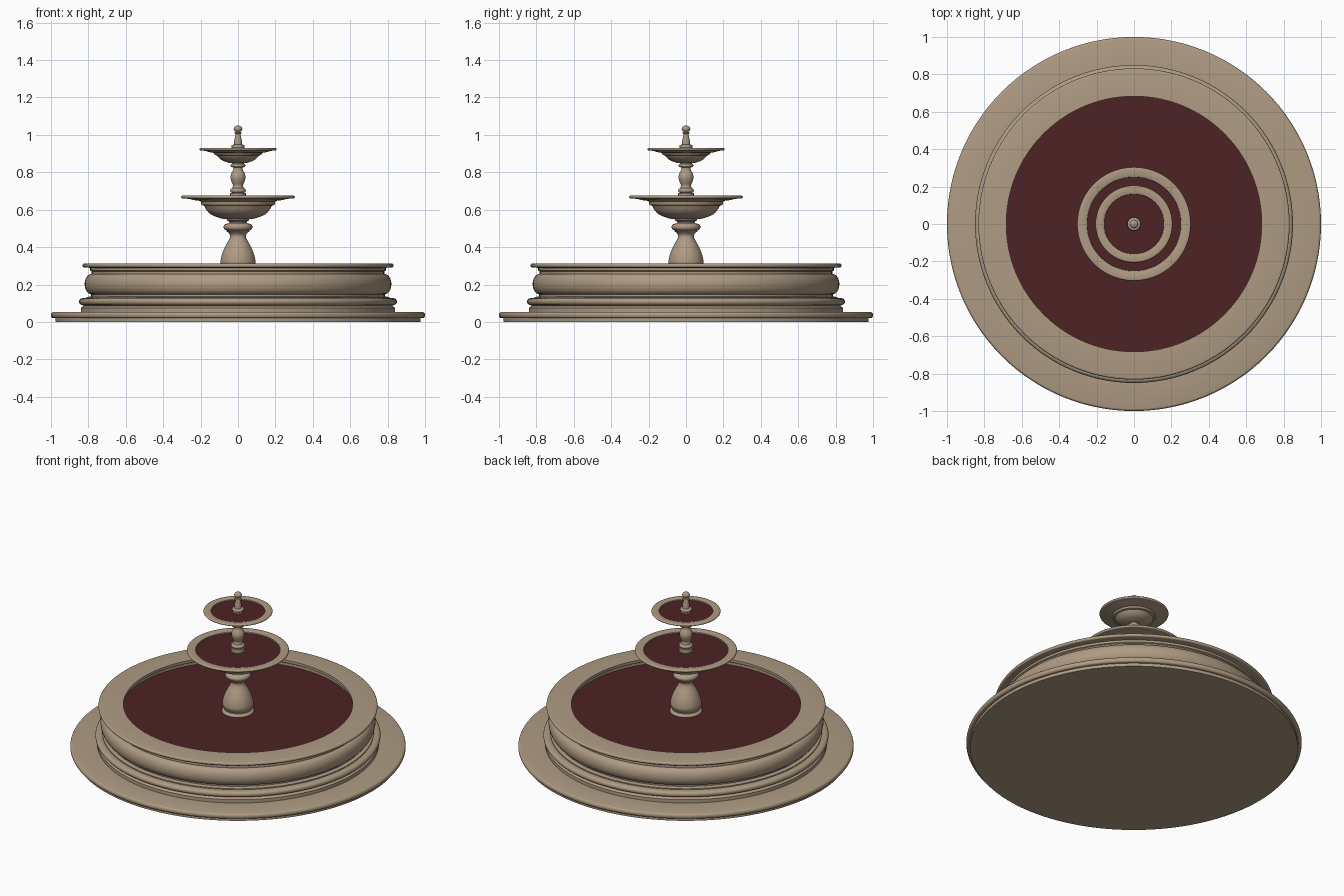
import bpy, bmesh, math

SEG = 112


def material(name, rgb):
    m = bpy.data.materials.new(name)
    m.diffuse_color = (*rgb, 1)
    return m


STONE = material("sandstone", (0.425, 0.328, 0.227))
WATER = material("dark_red_water", (0.074, 0.016, 0.017))


def bead(r, z0, z1, depth=None, n=8):
    """Convex half-round moulding: outermost radius r between heights z0 and z1."""
    h = (z1 - z0) / 2
    d = h if depth is None else depth
    return [(r - d + d * math.cos(a), (z0 + z1) / 2 + h * math.sin(a))
            for a in [-math.pi / 2 + math.pi * i / n for i in range(n + 1)]]


def smooth_curve(pts, n=5):
    """Catmull-Rom curve through profile points."""
    p = [pts[0]] + pts + [pts[-1]]
    out = []
    for i in range(1, len(p) - 2):
        for k in range(n):
            t = k / n
            out.append(tuple(0.5 * (2 * b + (c - a) * t + (2 * a - 5 * b + 4 * c - d) * t * t
                                    + (3 * b - a - 3 * c + d) * t ** 3)
                             for a, b, c, d in zip(p[i - 1], p[i], p[i + 1], p[i + 2])))
    return out + [pts[-1]]


def lathe(name, profile, mat):
    """Revolve an (r, z) profile, listed from the bottom outward and up."""
    bm = bmesh.new()
    rings = []
    for r, z in profile:
        if r < 1e-5:
            rings.append([bm.verts.new((0, 0, z))])
        else:
            rings.append([bm.verts.new((r * math.cos(2 * math.pi * i / SEG),
                                        r * math.sin(2 * math.pi * i / SEG), z))
                          for i in range(SEG)])
    for a, b in zip(rings, rings[1:]):
        for i in range(SEG):
            j = (i + 1) % SEG
            if len(a) == 1:
                bm.faces.new((a[0], b[j], b[i]))
            elif len(b) == 1:
                bm.faces.new((a[i], a[j], b[0]))
            else:
                bm.faces.new((a[i], a[j], b[j], b[i]))
    me = bpy.data.meshes.new(name)
    bm.to_mesh(me)
    bm.free()
    ob = bpy.data.objects.new(name, me)
    bpy.context.collection.objects.link(ob)
    me.materials.append(mat)
    bpy.ops.object.select_all(action='DESELECT')
    ob.select_set(True)
    bpy.context.view_layer.objects.active = ob
    bpy.ops.object.shade_smooth_by_angle(angle=math.radians(32))
    return ob


# Ground plinth and main basin
lathe("plinth_and_basin",
      [(0, 0), (0.977, 0), (0.977, 0.02)] + bead(1.0, 0.02, 0.053, 0.012)
      + [(0.84, 0.053), (0.84, 0.075), (0.825, 0.085)]
      + bead(0.85, 0.09, 0.127)
      + [(0.81, 0.127), (0.81, 0.133), (0.785, 0.137), (0.785, 0.147)]
      + bead(0.82, 0.147, 0.257, 0.038, 14)
      + [(0.782, 0.262), (0.782, 0.27), (0.79, 0.274), (0.79, 0.288), (0.805, 0.291)]
      + bead(0.832, 0.291, 0.312, 0.01)
      + [(0.683, 0.312), (0.683, 0.295), (0.70, 0.285), (0.70, 0.255)], STONE)
lathe("basin_water", [(0.702, 0.268), (0, 0.268)], WATER)

# Pedestal vase
lathe("pedestal",
      [(0, 0.255)] + bead(0.097, 0.255, 0.285)
      + smooth_curve([(0.08, 0.288), (0.092, 0.312), (0.092, 0.335), (0.083, 0.37),
                      (0.065, 0.41), (0.048, 0.44), (0.042, 0.46), (0.05, 0.475), (0.066, 0.488)])
      + bead(0.077, 0.49, 0.525)
      + [(0.048, 0.528), (0.046, 0.535), (0.058, 0.542), (0.062, 0.552), (0, 0.552)], STONE)

# Middle bowl
lathe("middle_bowl",
      [(0, 0.55), (0.07, 0.55)]
      + smooth_curve([(0.085, 0.552), (0.13, 0.567), (0.16, 0.587), (0.178, 0.615)])
      + [(0.182, 0.622), (0.195, 0.625), (0.2, 0.645), (0.21, 0.648), (0.24, 0.652),
         (0.262, 0.658), (0.29, 0.66)]
      + bead(0.304, 0.66, 0.676, 0.008)
      + [(0.262, 0.676), (0.252, 0.672), (0.249, 0.655)], STONE)
lathe("middle_water", [(0.251, 0.665), (0, 0.665)], WATER)

# Upper column
lathe("upper_column",
      [(0, 0.655), (0.042, 0.655), (0.042, 0.69)] + bead(0.042, 0.69, 0.715)
      + smooth_curve([(0.03, 0.718), (0.027, 0.73), (0.035, 0.75), (0.04, 0.772),
                      (0.036, 0.793), (0.026, 0.812), (0.025, 0.825)])
      + bead(0.04, 0.828, 0.845) + [(0.03, 0.856), (0, 0.856)], STONE)

# Top bowl
lathe("top_bowl",
      [(0, 0.85), (0.045, 0.85)]
      + smooth_curve([(0.05, 0.851), (0.08, 0.861), (0.1, 0.875), (0.113, 0.89)])
      + [(0.125, 0.893), (0.13, 0.904), (0.15, 0.907), (0.175, 0.914), (0.19, 0.917)]
      + bead(0.206, 0.917, 0.931, 0.007)
      + [(0.17, 0.931), (0.161, 0.928), (0.158, 0.915)], STONE)
lathe("top_water", [(0.16, 0.922), (0, 0.922)], WATER)

# Finial
lathe("finial",
      [(0, 0.915), (0.036, 0.915)] + bead(0.036, 0.93, 0.946, 0.005)
      + smooth_curve([(0.022, 0.948), (0.021, 0.965), (0.016, 0.99), (0.013, 1.005)])
      + [(0.02, 1.008), (0.02, 1.013), (0.012, 1.015)]
      + smooth_curve([(0.016, 1.018), (0.023, 1.031), (0.019, 1.042), (0.01, 1.048), (0, 1.05)]),
      STONE)
